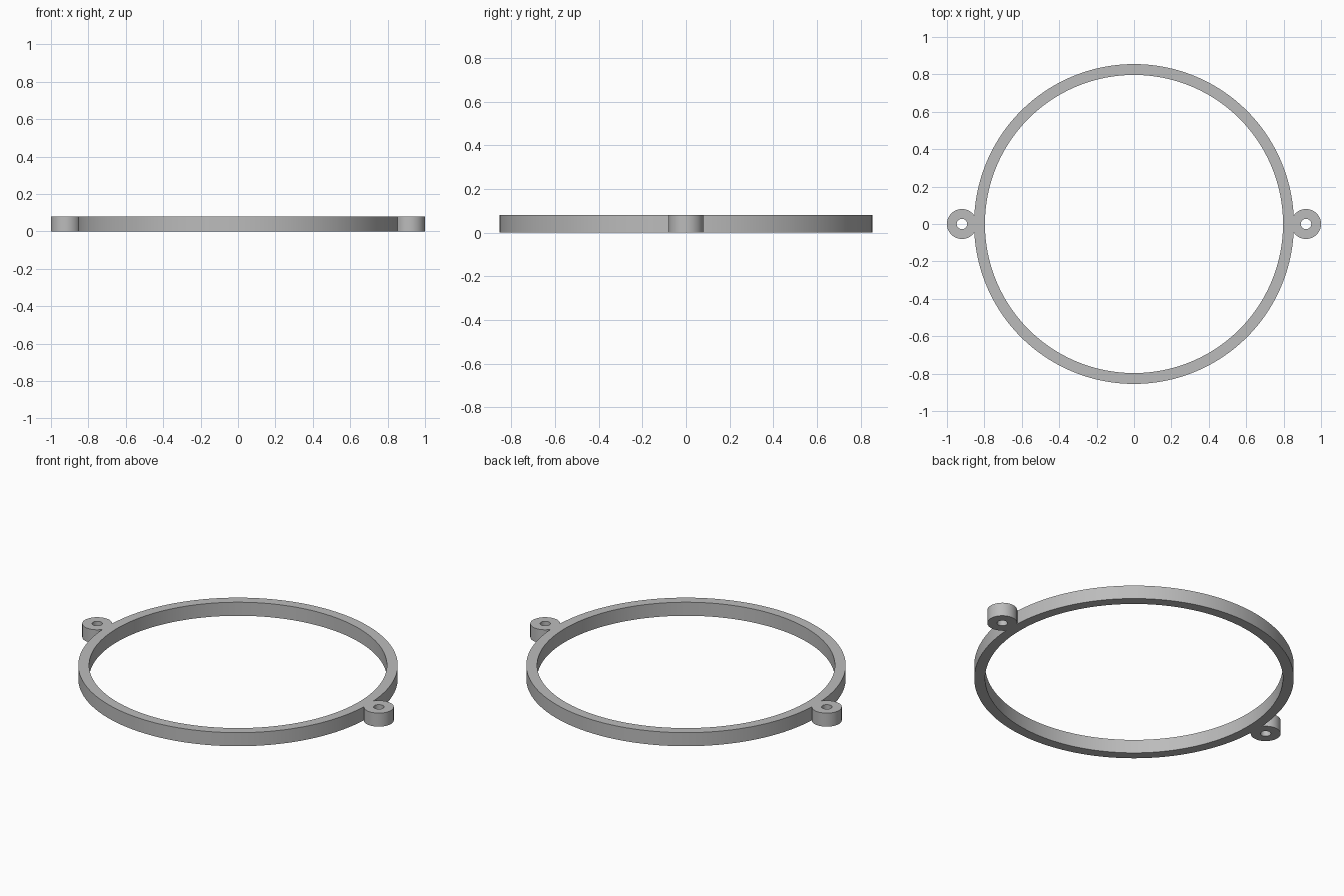
import bpy
import bmesh
from math import acos, cos, sin, pi, tau

cube = bpy.data.objects.get("Cube")
if cube:
    bpy.data.objects.remove(cube, do_unlink=True)

OUTER, INNER, HEIGHT = 0.855, 0.797, 0.08
EAR_X, EAR_R, HOLE_R = 0.92, 0.08, 0.028


def arc(cx, radius, start, end, steps):
    """Points along an arc centred on the x axis, without the last point."""
    return [(cx + radius * cos(start + (end - start) * i / steps),
             radius * sin(start + (end - start) * i / steps)) for i in range(steps)]


# Outline: two ring arcs joined by two ear arcs
meet_x = (EAR_X**2 + OUTER**2 - EAR_R**2) / (2 * EAR_X)
ring_a = acos(meet_x / OUTER)
ear_a = acos((meet_x - EAR_X) / EAR_R)
half = arc(EAR_X, EAR_R, -ear_a, ear_a, 48) + arc(0, OUTER, ring_a, pi - ring_a, 96)
outline = half + [(-x, -y) for x, y in half]

# Large opening and the two screw holes
loops = [outline, arc(0, INNER, 0, tau, 192)]
loops += [arc(side * EAR_X, HOLE_R, 0, tau, 32) for side in (1, -1)]

# Filled flat curve, extruded to the full thickness
curve = bpy.data.curves.new("ring_profile", "CURVE")
curve.dimensions = "2D"
curve.fill_mode = "BOTH"
curve.extrude = HEIGHT / 2
for points in loops:
    spline = curve.splines.new("POLY")
    spline.points.add(len(points) - 1)
    for point, (x, y) in zip(spline.points, points):
        point.co = (x, y, 0, 1)
    spline.use_cyclic_u = True
ring = bpy.data.objects.new("mounting_ring", curve)
bpy.context.collection.objects.link(ring)
bpy.ops.object.select_all(action="DESELECT")
ring.select_set(True)
bpy.context.view_layer.objects.active = ring
bpy.ops.object.convert(target="MESH")
ring = bpy.context.object

# Weld the caps to the walls and stand the ring on the floor
bm = bmesh.new()
bm.from_mesh(ring.data)
bmesh.ops.remove_doubles(bm, verts=bm.verts, dist=0.0001)
bmesh.ops.translate(bm, verts=bm.verts, vec=(0, 0, HEIGHT / 2))
bmesh.ops.recalc_face_normals(bm, faces=bm.faces)
bm.to_mesh(ring.data)
bm.free()
bpy.ops.object.shade_smooth_by_angle(angle=pi / 6)

# Plain grey finish
grey = bpy.data.materials.new("plain_grey")
grey.use_nodes = True
grey.diffuse_color = (0.5, 0.5, 0.5, 1)
grey.node_tree.nodes["Principled BSDF"].inputs["Base Color"].default_value = (0.5, 0.5, 0.5, 1)
ring.data.materials.clear()
ring.data.materials.append(grey)
